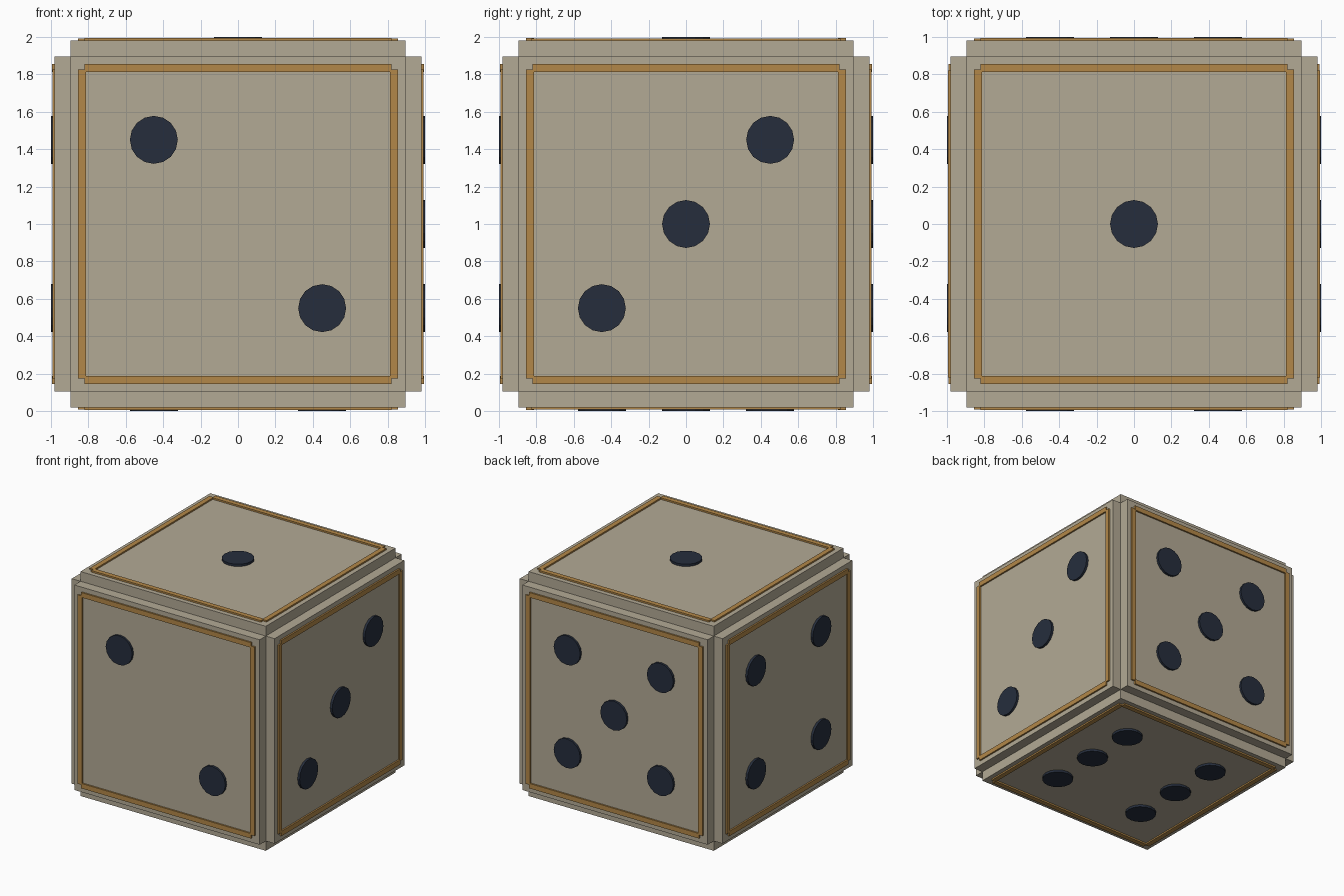
import bpy, bmesh
from mathutils import Matrix, Vector

if "Cube" in bpy.data.objects:
    bpy.data.objects.remove(bpy.data.objects["Cube"])

CORE, FACE = 0.895, 0.98      # half width of core / height of face plates
TRIM, TOP = 0.994, 1.0        # heights of trim and pips
P = 0.45                      # pip spacing


def material(name, rgb):
    m = bpy.data.materials.new(name)
    m.diffuse_color = (*rgb, 1)
    m.use_nodes = True
    m.node_tree.nodes["Principled BSDF"].inputs["Base Color"].default_value = m.diffuse_color
    return m


BONE = material("bone", (0.45, 0.40, 0.30))
AMBER = material("amber", (0.45, 0.245, 0.065))
NAVY = material("navy", (0.019, 0.027, 0.046))


def add_box(bm, lo, hi):
    lo, hi = Vector(lo), Vector(hi)
    mat = Matrix.Translation((lo + hi) / 2) @ Matrix.Diagonal((*(hi - lo), 1))
    bmesh.ops.create_cube(bm, size=1, matrix=mat)


def finish(bm, name, mat, frame):
    me = bpy.data.meshes.new(name)
    bm.to_mesh(me)
    bm.free()
    me.transform(frame)
    me.materials.append(mat)
    ob = bpy.data.objects.new(name, me)
    bpy.context.collection.objects.link(ob)


def face_frame(u, v):
    """Place local x, y, z along u, v and the outward normal, about the die centre."""
    u, v = Vector(u), Vector(v)
    rot = Matrix((u, v, u.cross(v))).transposed().to_4x4()
    return Matrix.Translation((0, 0, 1)) @ rot


# Core cube
bm = bmesh.new()
add_box(bm, (-CORE,) * 3, (CORE,) * 3)
finish(bm, "core", BONE, Matrix.Translation((0, 0, 1)))

corners = [(-P, -P), (P, -P), (-P, P), (P, P)]
faces = {
    "top": ((1, 0, 0), (0, 1, 0), [(0, 0)]),
    "front": ((1, 0, 0), (0, 0, 1), [(-P, P), (P, -P)]),
    "right": ((0, 1, 0), (0, 0, 1), [(-P, -P), (0, 0), (P, P)]),
    "left": ((0, -1, 0), (0, 0, 1), corners),
    "back": ((-1, 0, 0), (0, 0, 1), corners + [(0, 0)]),
    "bottom": ((1, 0, 0), (0, -1, 0), corners + [(-P, 0), (P, 0)]),
}

for name, (u, v, pips) in faces.items():
    frame = face_frame(u, v)

    # Raised plate
    bm = bmesh.new()
    add_box(bm, (-CORE, -CORE, 0.85), (CORE, CORE, FACE))
    finish(bm, name + "_plate", BONE, frame)

    # Trim of four bars with notched corners
    bm = bmesh.new()
    for s in (-1, 1):
        a, b = sorted((s * 0.812, s * 0.855))
        add_box(bm, (-0.82, a, 0.95), (0.82, b, TRIM))
        add_box(bm, (a, -0.825, 0.95), (b, 0.825, TRIM - 0.001))
    finish(bm, name + "_trim", AMBER, frame)

    # Flat round pips
    bm = bmesh.new()
    for x, y in pips:
        bmesh.ops.create_cone(bm, cap_ends=True, segments=16, radius1=0.128,
                              radius2=0.128, depth=0.05,
                              matrix=Matrix.Translation((x, y, TOP - 0.025)))
    finish(bm, name + "_pips", NAVY, frame)
